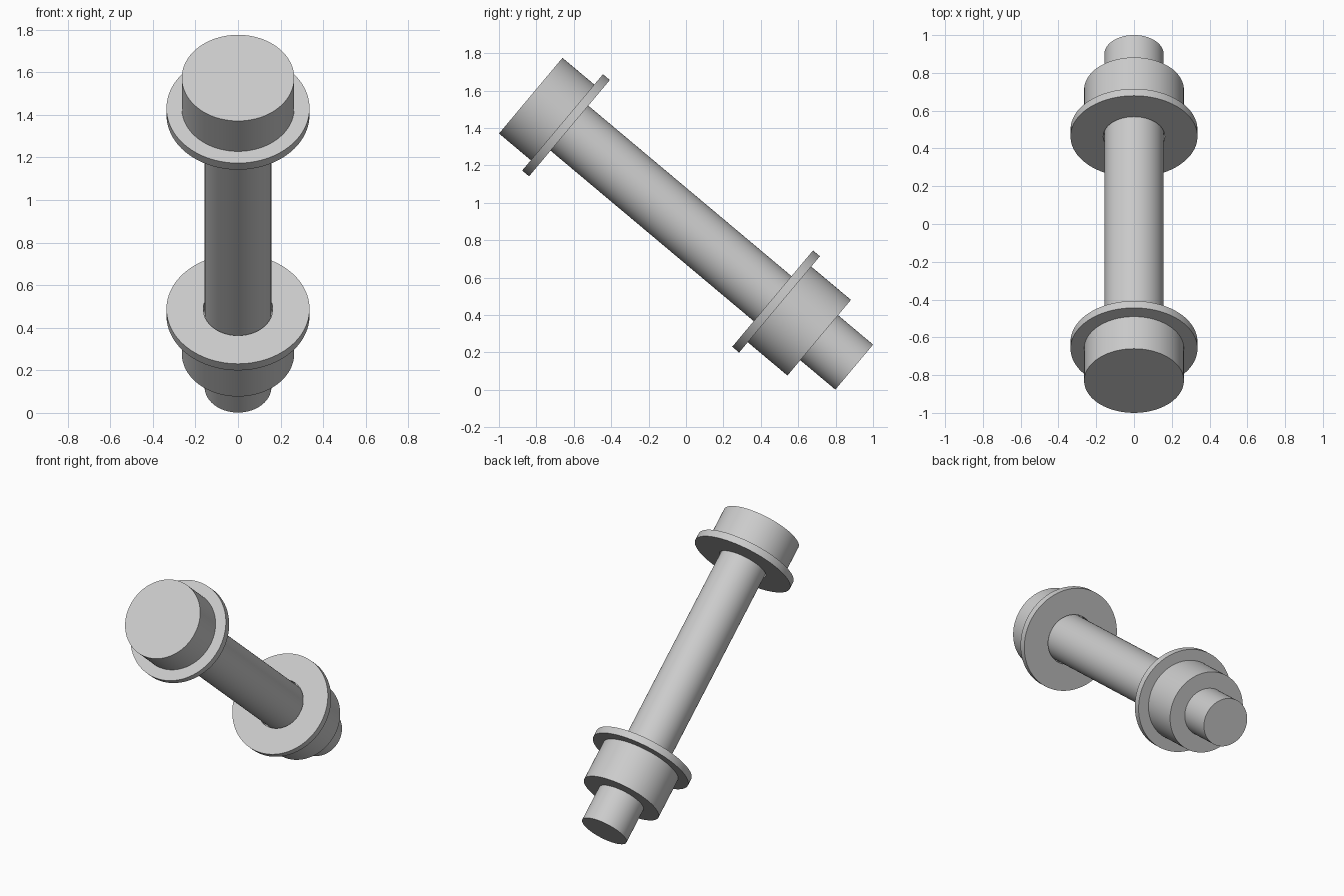
import bpy
import math
from mathutils import Matrix

old = bpy.data.objects.get("Cube")
if old:
    bpy.data.objects.remove(old, do_unlink=True)

steel = bpy.data.materials.new("grey_steel")
steel.use_nodes = True
colour = (0.6, 0.6, 0.6, 1)
steel.diffuse_color = colour
steel.node_tree.nodes["Principled BSDF"].inputs["Base Color"].default_value = colour

SEGMENTS = 96
SHAFT, HOLE, BODY, WASHER = 0.157, 0.163, 0.264, 0.336
LENGTH = 2.2575

# Bolt axis runs from the raised head at the front down to the tip at the back
AXIS = Matrix.Translation((0, -0.83, 1.573)) @ Matrix.Rotation(math.radians(130), 4, 'X')
if (AXIS.to_3x3() @ Matrix.Identity(3).col[2]).y < 0:
    AXIS = Matrix.Translation((0, -0.83, 1.573)) @ Matrix.Rotation(math.radians(-130), 4, 'X')


def lathe(name, profile, closed=False):
    """Spin a (radius, distance along the axis) profile around the bolt axis."""
    verts, faces = [], []
    for r, t in profile:
        for i in range(SEGMENTS):
            a = math.tau * i / SEGMENTS
            verts.append((r * math.cos(a), r * math.sin(a), t))
    rings = len(profile)
    for k in range(rings if closed else rings - 1):
        lo, hi = k * SEGMENTS, (k + 1) % rings * SEGMENTS
        for i in range(SEGMENTS):
            j = (i + 1) % SEGMENTS
            faces.append((lo + i, lo + j, hi + j, hi + i))
    if not closed:
        faces.append(tuple(reversed(range(SEGMENTS))))
        faces.append(tuple(range((rings - 1) * SEGMENTS, rings * SEGMENTS)))
    mesh = bpy.data.meshes.new(name)
    mesh.from_pydata(verts, [], faces)
    mesh.materials.append(steel)
    obj = bpy.data.objects.new(name, mesh)
    bpy.context.collection.objects.link(obj)
    obj.matrix_world = AXIS
    bpy.ops.object.select_all(action='DESELECT')
    obj.select_set(True)
    bpy.context.view_layer.objects.active = obj
    bpy.ops.object.shade_smooth_by_angle(angle=math.radians(30))
    return obj


def ring(name, inner, outer, start, end):
    return lathe(name, [(outer, start), (outer, end), (inner, end), (inner, start)], True)


# Head and shaft in one piece
lathe("bolt", [(BODY, 0), (BODY, 0.222), (SHAFT, 0.222), (SHAFT, LENGTH)])

# Loose washers under the head and the nut
ring("head_washer", HOLE, WASHER, 0.222, 0.27)
ring("nut_washer", HOLE, WASHER, 1.688, 1.736)

# Round nut
ring("nut", SHAFT, BODY, 1.736, 2.013)
